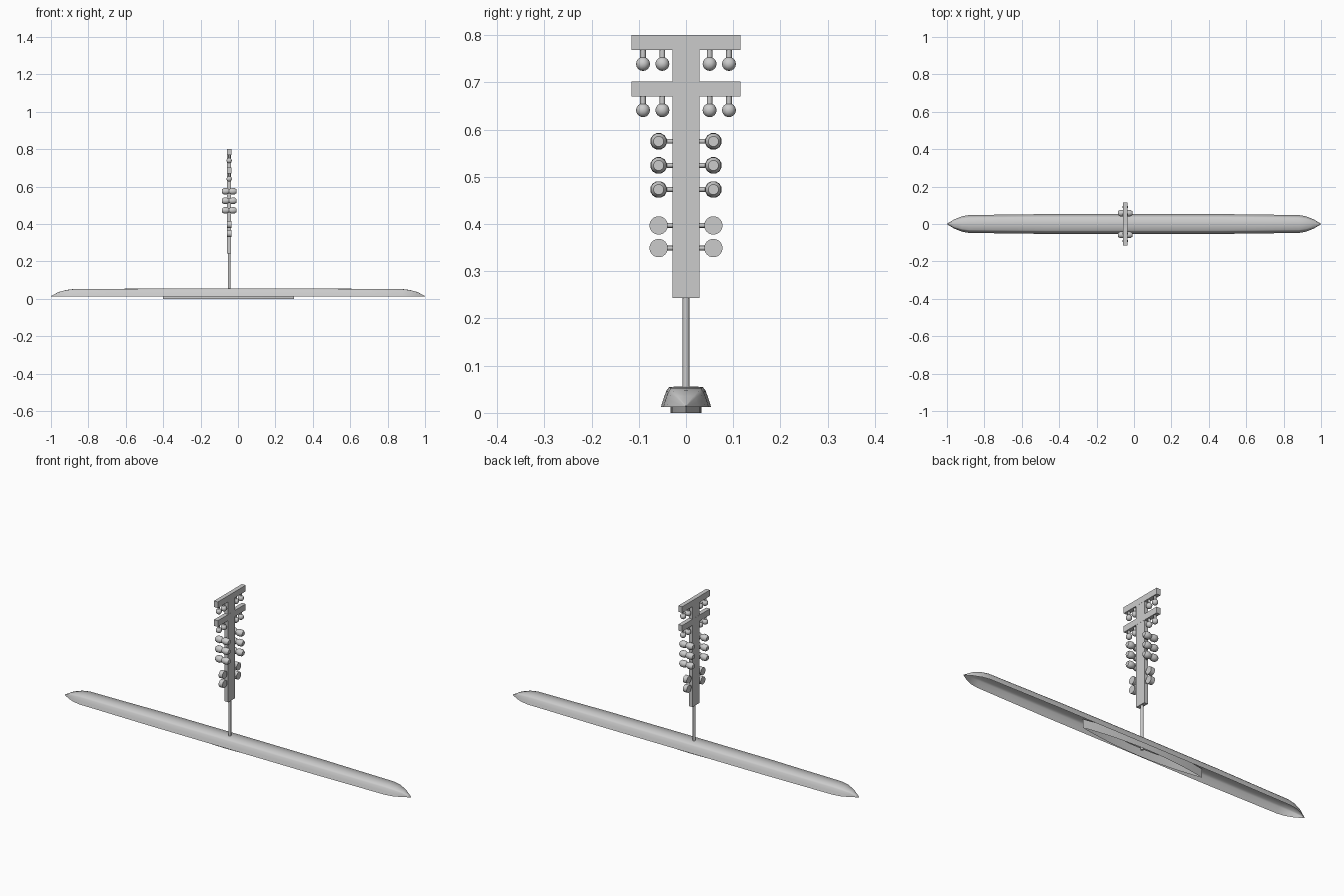
import bpy, bmesh, math
from mathutils import Matrix, Vector

cube = bpy.data.objects.get("Cube")
if cube:
    bpy.data.objects.remove(cube, do_unlink=True)

GREY = (0.6, 0.6, 0.6, 1)
mat = bpy.data.materials.new("plain_grey")
mat.use_nodes = True
mat.diffuse_color = GREY
mat.node_tree.nodes["Principled BSDF"].inputs["Base Color"].default_value = GREY
POLE_X = -0.047


def finish(name, bm, smooth=None):
    bmesh.ops.recalc_face_normals(bm, faces=bm.faces)
    mesh = bpy.data.meshes.new(name)
    bm.to_mesh(mesh)
    bm.free()
    mesh.materials.append(mat)
    ob = bpy.data.objects.new(name, mesh)
    bpy.context.collection.objects.link(ob)
    if smooth:
        bpy.ops.object.select_all(action='DESELECT')
        ob.select_set(True)
        bpy.context.view_layer.objects.active = ob
        bpy.ops.object.shade_smooth_by_angle(angle=math.radians(smooth))
    return ob


def box(bm, center, size):
    m = Matrix.Translation(center) @ Matrix.Diagonal((*size, 1))
    bmesh.ops.create_cube(bm, size=1, matrix=m)


def rod(bm, a, b, r, sides=10):
    a, b = Vector(a), Vector(b)
    rot = (b - a).to_track_quat('Z', 'Y').to_matrix().to_4x4()
    bmesh.ops.create_cone(bm, cap_ends=True, segments=sides, radius1=r, radius2=r,
                          depth=(b - a).length, matrix=Matrix.Translation((a + b) / 2) @ rot)


def lathe_x(bm, center, profile, sides=12):
    """Closed solid turned about the x axis from (x, radius) points."""
    rings = []
    for x, r in profile:
        ring = []
        for i in range(sides):
            a = math.tau * (i + 0.5) / sides
            ring.append(bm.verts.new(Vector(center) + Vector((x, r * math.cos(a), r * math.sin(a)))))
        rings.append(ring)
    for p, q in zip(rings, rings[1:]):
        for i in range(sides):
            j = (i + 1) % sides
            bm.faces.new((p[i], p[j], q[j], q[i]))
    bm.faces.new(rings[0])
    bm.faces.new(rings[-1])


# Long base shell, open underneath: (x, half width, top height) stations
half = [(0, 0.053, 0.056), (0.47, 0.053, 0.055), (0.7, 0.05, 0.053), (0.88, 0.048, 0.052),
        (0.92, 0.041, 0.047), (0.96, 0.025, 0.036), (1.0, 0.001, 0.015)]
stations = [(-x, w, z) for x, w, z in reversed(half[1:])] + half
section = [(-1, 0), (-0.9, 0.4), (-0.78, 0.8), (-0.66, 0.98), (0, 1),
           (0.66, 0.98), (0.78, 0.8), (0.9, 0.4), (1, 0)]
bm = bmesh.new()
rows = [[bm.verts.new((x, w * u, 0.013 + (z - 0.013) * v)) for u, v in section]
        for x, w, z in stations]
for p, q in zip(rows, rows[1:]):
    for i in range(len(section) - 1):
        bm.faces.new((p[i], q[i], q[i + 1], p[i + 1]))
shell = finish("base_shell", bm, 60)
if shell.data.polygons[len(shell.data.polygons) // 2].normal.z < 0:
    shell.data.flip_normals()

# Lens-shaped keel wall under the shell
bm = bmesh.new()
steps = 12
outline = []
for side in (1, -1):
    for i in range(steps):
        t = side * (-1 + 2 * i / steps)
        outline.append((-0.05 + 0.35 * t, side * 0.033 * (1 - t * t)))
low = [bm.verts.new((x, y, 0)) for x, y in outline]
high = [bm.verts.new((x, y, 0.045)) for x, y in outline]
for i in range(len(low)):
    j = (i + 1) % len(low)
    bm.faces.new((low[i], low[j], high[j], high[i]))
finish("keel_wall", bm, 40)

# Pole
bm = bmesh.new()
rod(bm, (POLE_X, 0, 0.013), (POLE_X, 0, 0.25), 0.007, 12)
finish("pole", bm, 40)

# Column and crossbars
bm = bmesh.new()
box(bm, (POLE_X, 0, 0.5215), (0.021, 0.057, 0.557))
finish("column", bm)
for name, z in (("upper_crossbar", 0.784), ("lower_crossbar", 0.686)):
    bm = bmesh.new()
    box(bm, (POLE_X, 0, z), (0.022, 0.23, 0.032))
    finish(name, bm)

# Hanging bulbs below each crossbar
for name, z in (("upper_bulbs", 0.739), ("lower_bulbs", 0.641)):
    bm = bmesh.new()
    for y in (-0.091, -0.05, 0.05, 0.091):
        rod(bm, (POLE_X, y, z), (POLE_X, y, z + 0.031), 0.006)
        bmesh.ops.create_uvsphere(bm, u_segments=10, v_segments=8, radius=0.0148,
                                  matrix=Matrix.Translation((POLE_X, y, z)))
    finish(name, bm, 50)

# Side lamps: deep double-ended lamps above, flat discs below
lamp = [(-0.038, 0.011), (-0.03, 0.017), (-0.014, 0.018), (0, 0.012),
        (0.014, 0.018), (0.03, 0.017), (0.038, 0.011)]
disc = [(-0.011, 0.0195), (0.011, 0.0195)]
for name, heights, profile, sides in (("side_lamps", (0.575, 0.524, 0.473), lamp, 12),
                                      ("side_discs", (0.397, 0.349), disc, 20)):
    bm = bmesh.new()
    for z in heights:
        for s in (-1, 1):
            rod(bm, (POLE_X, s * 0.026, z), (POLE_X, s * 0.05, z), 0.005)
            lathe_x(bm, (POLE_X, s * 0.058, z), profile, sides)
    finish(name, bm, 40)
